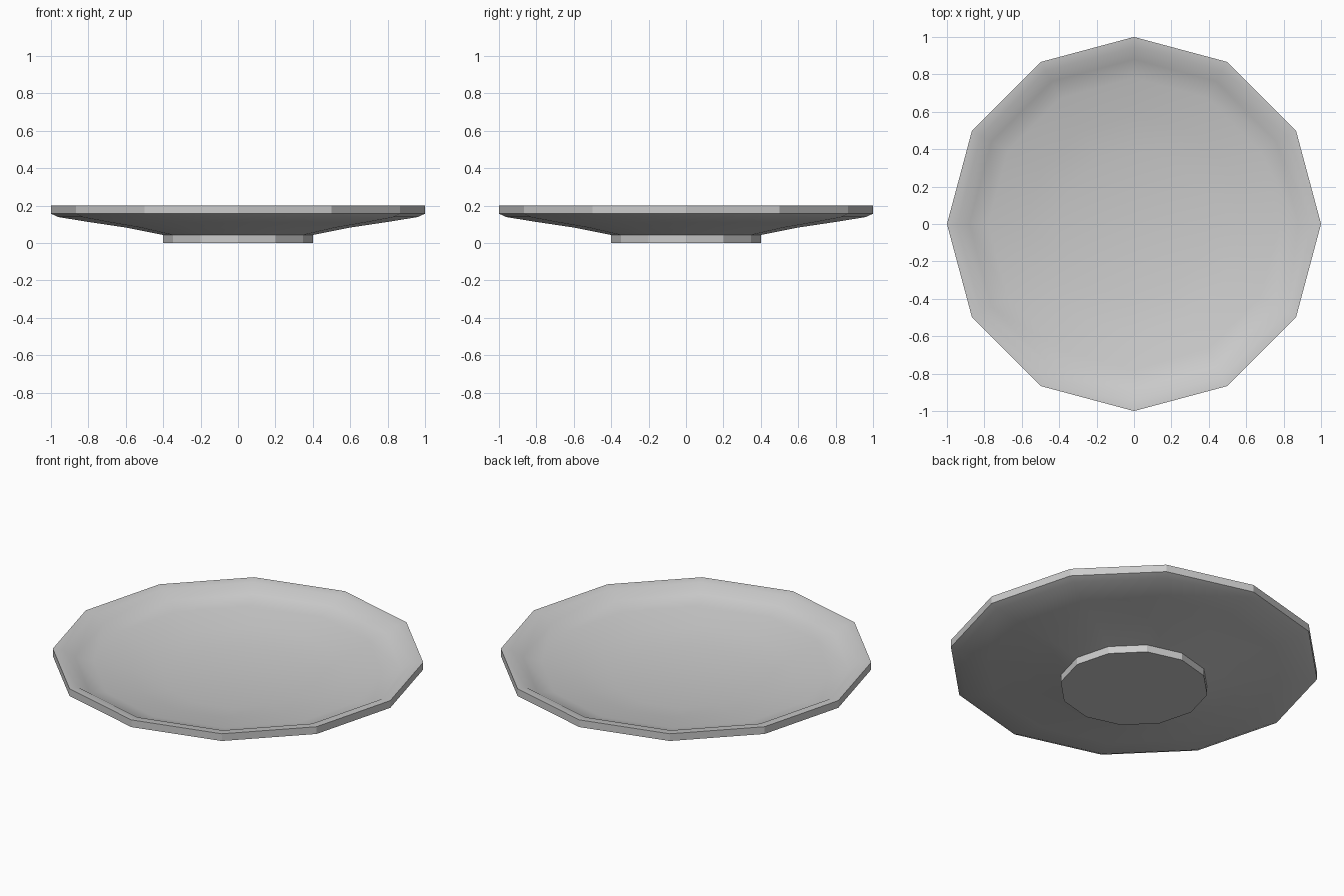
import bpy, bmesh, math

if "Cube" in bpy.data.objects:
    bpy.data.objects.remove(bpy.data.objects["Cube"])

SIDES = 12
# radius, height: foot, underside, rim, lip, inner dish
PROFILE = [(0.4, 0), (0.4, 0.043), (0.6, 0.083), (0.8, 0.113), (0.96, 0.139),
           (1.0, 0.157), (1.0, 0.2), (0.945, 0.195), (0.88, 0.155),
           (0.78, 0.132), (0.58, 0.098), (0.4, 0.07)]

# plate: lathe the profile with twelve sides
bm = bmesh.new()
rings = [[bm.verts.new((r * math.cos(2 * math.pi * i / SIDES),
                        r * math.sin(2 * math.pi * i / SIDES), z))
          for i in range(SIDES)] for r, z in PROFILE]
for a, b in zip(rings, rings[1:]):
    for i in range(SIDES):
        j = (i + 1) % SIDES
        bm.faces.new((a[i], a[j], b[j], b[i]))

# close the foot and the flat dish centre
bm.faces.new(rings[0][::-1])
bm.faces.new(rings[-1])
bmesh.ops.recalc_face_normals(bm, faces=bm.faces)

mesh = bpy.data.meshes.new("plate")
bm.to_mesh(mesh)
bm.free()
plate = bpy.data.objects.new("plate", mesh)
bpy.context.collection.objects.link(plate)

# smooth bowl, crisp rim and foot
bpy.context.view_layer.objects.active = plate
plate.select_set(True)
bpy.ops.object.shade_smooth_by_angle(angle=math.radians(29))
